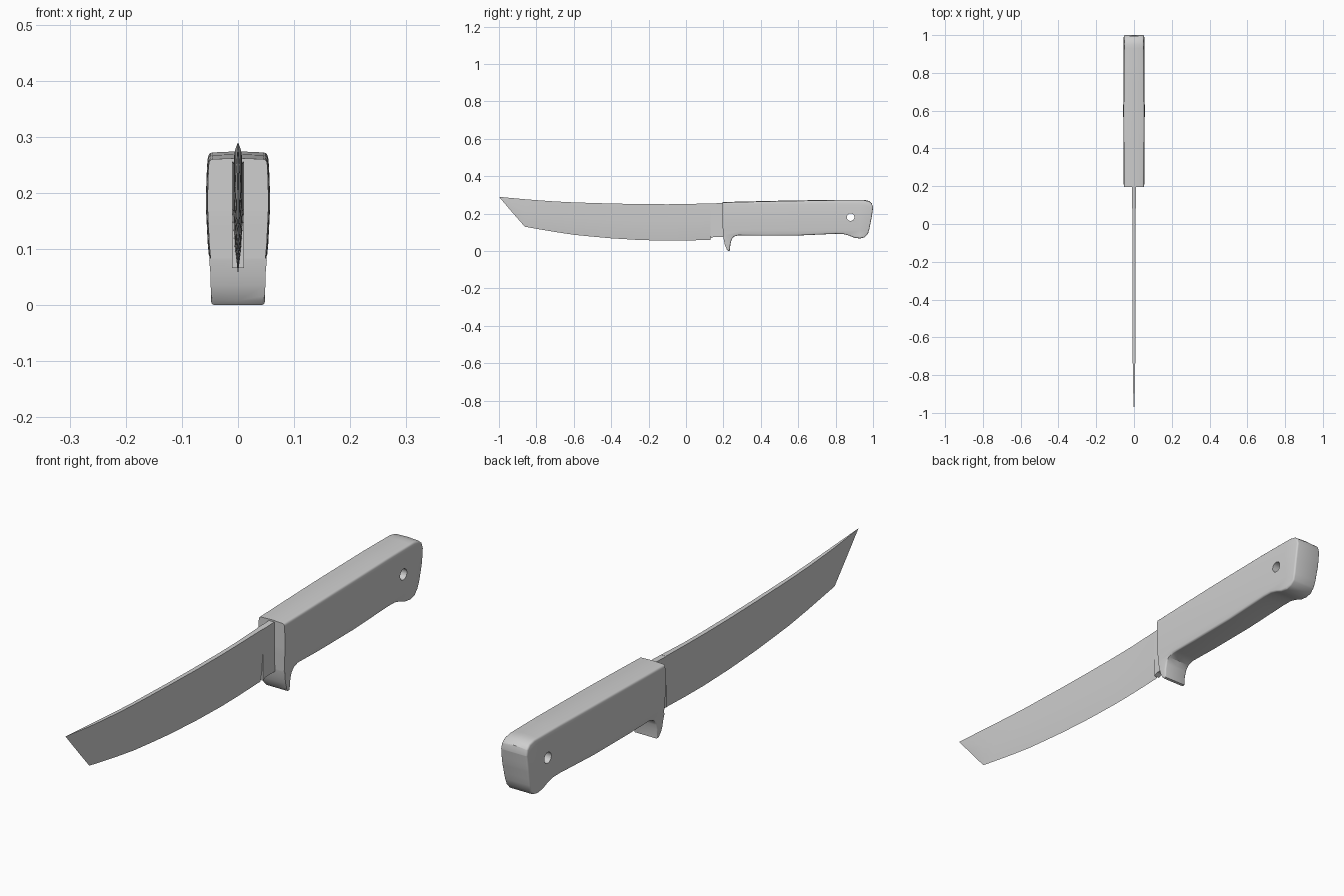
import bpy, bmesh
from math import radians
from mathutils import Vector

cube = bpy.data.objects.get("Cube")
if cube:
    bpy.data.objects.remove(cube)

grey = bpy.data.materials.new("plain grey")
grey.use_nodes = True
colour = (0.62, 0.62, 0.62, 1)
grey.diffuse_color = colour
grey.node_tree.nodes["Principled BSDF"].inputs["Base Color"].default_value = colour


def make_object(name, bm):
    bmesh.ops.recalc_face_normals(bm, faces=bm.faces[:])
    mesh = bpy.data.meshes.new(name)
    bm.to_mesh(mesh)
    bm.free()
    mesh.materials.append(grey)
    obj = bpy.data.objects.new(name, mesh)
    bpy.context.collection.objects.link(obj)
    return obj


def activate(obj):
    bpy.ops.object.select_all(action='DESELECT')
    obj.select_set(True)
    bpy.context.view_layer.objects.active = obj


def interpolate(points, t):
    for (a, va), (b, vb) in zip(points, points[1:]):
        if t <= b:
            return va + (vb - va) * max(0, (t - a) / (b - a))
    return points[-1][1]


# Handle and finger guard: one side outline (y, z), extruded across
outline = [(0.195, 0.26), (0.195, 0.16), (0.198, 0.08), (0.207, 0.035), (0.218, 0.008),
           (0.226, 0.0), (0.235, 0.002), (0.237, 0.035), (0.244, 0.062), (0.256, 0.077),
           (0.28, 0.084), (0.4, 0.082), (0.6, 0.083), (0.8, 0.092), (0.84, 0.091),
           (0.87, 0.083), (0.9, 0.071), (0.93, 0.067), (0.955, 0.073), (0.972, 0.09),
           (0.98, 0.115), (0.993, 0.18), (1.0, 0.232), (0.994, 0.253), (0.978, 0.266),
           (0.95, 0.272), (0.8, 0.272), (0.5, 0.267)]
HALF = 0.057
bm = bmesh.new()
cap = bm.faces.new([bm.verts.new((-HALF, y, z)) for y, z in outline])
moved = bmesh.ops.extrude_face_region(bm, geom=[cap], use_keep_orig=True)["geom"]
for v in moved:
    if isinstance(v, bmesh.types.BMVert):
        v.co.x = HALF
bmesh.ops.recalc_face_normals(bm, faces=bm.faces[:])

# Soft rim around both sides, leaving the front face crisp
rim = [e for e in bm.edges
       if any(abs(f.normal.x) > 0.9 for f in e.link_faces)
       and all(f.normal.y > -0.8 for f in e.link_faces)]
bmesh.ops.bevel(bm, geom=rim, offset=0.007, segments=3, profile=0.5,
                affect='EDGES', clamp_overlap=True)

# Slice, then swell the sides by height and length
for z in (0.055, 0.085, 0.11, 0.14, 0.17, 0.2, 0.23, 0.25):
    bmesh.ops.bisect_plane(bm, geom=bm.verts[:] + bm.edges[:] + bm.faces[:],
                           plane_co=(0, 0, z), plane_no=(0, 0, 1))
for y in (0.3, 0.45, 0.6, 0.75, 0.84, 0.93):
    bmesh.ops.bisect_plane(bm, geom=bm.verts[:] + bm.edges[:] + bm.faces[:],
                           plane_co=(0, y, 0), plane_no=(0, 1, 0))
bmesh.ops.bisect_plane(bm, geom=bm.verts[:] + bm.edges[:] + bm.faces[:],
                       plane_co=(0, 0, 0), plane_no=(1, 0, 0))
swell = [(0, 0.048), (0.055, 0.049), (0.11, 0.054), (0.17, 0.057),
         (0.21, 0.057), (0.25, 0.055), (0.28, 0.052)]
for v in bm.verts:
    taper = 1 - 0.05 * ((v.co.y - 0.6) / 0.4) ** 2 if v.co.z > 0.08 else 1
    v.co.x *= interpolate(swell, v.co.z) * taper / HALF
    # Slight crown along the back of the handle
    if v.co.z > 0.25 and abs(v.co.x) < 0.01:
        v.co.z += 0.002
handle = make_object("handle", bm)

# Lanyard hole
bpy.ops.mesh.primitive_cylinder_add(vertices=32, radius=0.02, depth=0.3,
                                    location=(0, 0.88, 0.181), rotation=(0, radians(90), 0))
cutter = bpy.context.object
cutter.name = "hole_cutter"
cutter.hide_render = True
cutter.data.materials.append(grey)
hole = handle.modifiers.new("lanyard hole", 'BOOLEAN')
hole.operation = 'DIFFERENCE'
hole.solver = 'EXACT'
hole.object = cutter
activate(handle)
bpy.ops.object.modifier_apply(modifier=hole.name)
bpy.data.objects.remove(cutter)
bpy.ops.object.shade_smooth_by_angle(angle=radians(35))

# Blade: sections (y, spine z, edge z, half thickness), ground to a sharp edge
sections = [(0.13, 0.255, 0.06, 0.01), (0.0, 0.251, 0.056, 0.008),
            (-0.1, 0.25, 0.055, 0.008), (-0.25, 0.251, 0.059, 0.008),
            (-0.4, 0.254, 0.068, 0.0075), (-0.5, 0.257, 0.077, 0.0075),
            (-0.6, 0.26, 0.087, 0.007), (-0.7, 0.265, 0.102, 0.007),
            (-0.8, 0.272, 0.119, 0.006), (-0.862, 0.277, 0.13, 0.005),
            (-0.93, 0.283, 0.208, 0.003)]
bm = bmesh.new()
rings = []
for y, top, edge, half in sections:
    ridge = edge + 0.57 * (top - edge)
    shape = [(half, top), (half, ridge), (half * 0.55, edge + 0.2 * (top - edge)), (0, edge),
             (-half * 0.55, edge + 0.2 * (top - edge)), (-half, ridge), (-half, top)]
    rings.append([bm.verts.new((x, y, z)) for x, z in shape])
for a, b in zip(rings, rings[1:]):
    for i in range(len(a)):
        j = (i + 1) % len(a)
        bm.faces.new((a[i], a[j], b[j], b[i]))
bm.faces.new(rings[0])
tip = bm.verts.new((0, -1, 0.29))
last = rings[-1]
for i in range(len(last)):
    bm.faces.new((last[i], last[(i + 1) % len(last)], tip))
blade = make_object("blade", bm)
activate(blade)
bpy.ops.object.shade_smooth_by_angle(angle=radians(20))

# Thick unground base of the blade, running into the handle
bm = bmesh.new()
base = bm.faces.new([bm.verts.new((-0.011, y, z)) for y, z in
                     ((0.22, 0.257), (0.13, 0.2545), (0.13, 0.066), (0.145, 0.074), (0.22, 0.074))])
moved = bmesh.ops.extrude_face_region(bm, geom=[base], use_keep_orig=True)["geom"]
bmesh.ops.translate(bm, vec=Vector((0.022, 0, 0)),
                    verts=[g for g in moved if isinstance(g, bmesh.types.BMVert)])
make_object("blade_base", bm)
